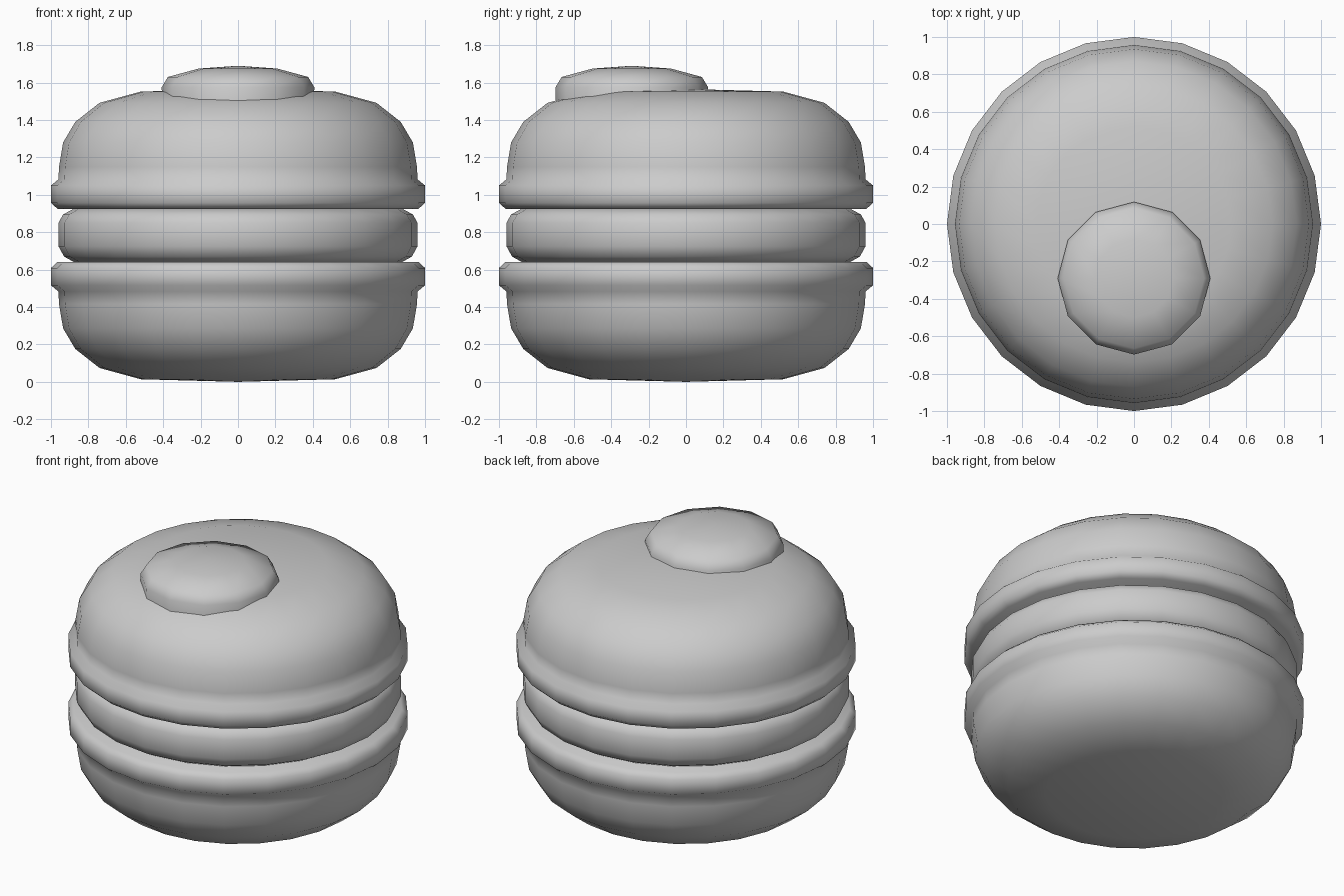
import bpy, bmesh, math

if "Cube" in bpy.data.objects:
    bpy.data.objects.remove(bpy.data.objects["Cube"])


def lathe(name, profile, sides, center=(0, 0), smooth=60):
    """Revolve (radius, z) points around a vertical axis; ends are closed."""
    bm = bmesh.new()
    rings = []
    for r, z in profile:
        if r == 0:
            rings.append([bm.verts.new((center[0], center[1], z))] * sides)
        else:
            rings.append([bm.verts.new((center[0] + r * math.cos(2 * math.pi * i / sides),
                                        center[1] + r * math.sin(2 * math.pi * i / sides), z))
                          for i in range(sides)])
    for a, b in zip(rings, rings[1:]):
        for i in range(sides):
            j = (i + 1) % sides
            corners = list(dict.fromkeys((a[i], a[j], b[j], b[i])))
            bm.faces.new(corners)
    bmesh.ops.recalc_face_normals(bm, faces=bm.faces)
    mesh = bpy.data.meshes.new(name)
    bm.to_mesh(mesh)
    bm.free()
    obj = bpy.data.objects.new(name, mesh)
    bpy.context.collection.objects.link(obj)
    bpy.ops.object.select_all(action='DESELECT')
    obj.select_set(True)
    bpy.context.view_layer.objects.active = obj
    bpy.ops.object.shade_smooth_by_angle(angle=math.radians(smooth))
    return obj


# Domed cookie shells with a bulging rim, the lower one mirrored
shell = [(0, 0.925), (0.965, 0.925), (1.0, 0.957), (1.0, 1.05), (0.96, 1.083),
         (0.957, 1.15), (0.935, 1.28), (0.87, 1.39), (0.74, 1.492),
         (0.52, 1.552), (0, 1.566)]
lathe("top_shell", shell, 24)
lathe("bottom_shell", [(r, 1.566 - z) for r, z in shell], 24)

# Cream filling
lathe("filling", [(0, 0.925), (0.88, 0.925), (0.935, 0.895), (0.96, 0.85),
                  (0.96, 0.725), (0.93, 0.67), (0.88, 0.642), (0, 0.642)], 24)

# Round button sitting off-centre on the top shell
lathe("top_button", [(0, 1.45), (0.405, 1.45), (0.408, 1.575), (0.375, 1.63),
                     (0.21, 1.675), (0, 1.69)], 12, center=(0, -0.29))
